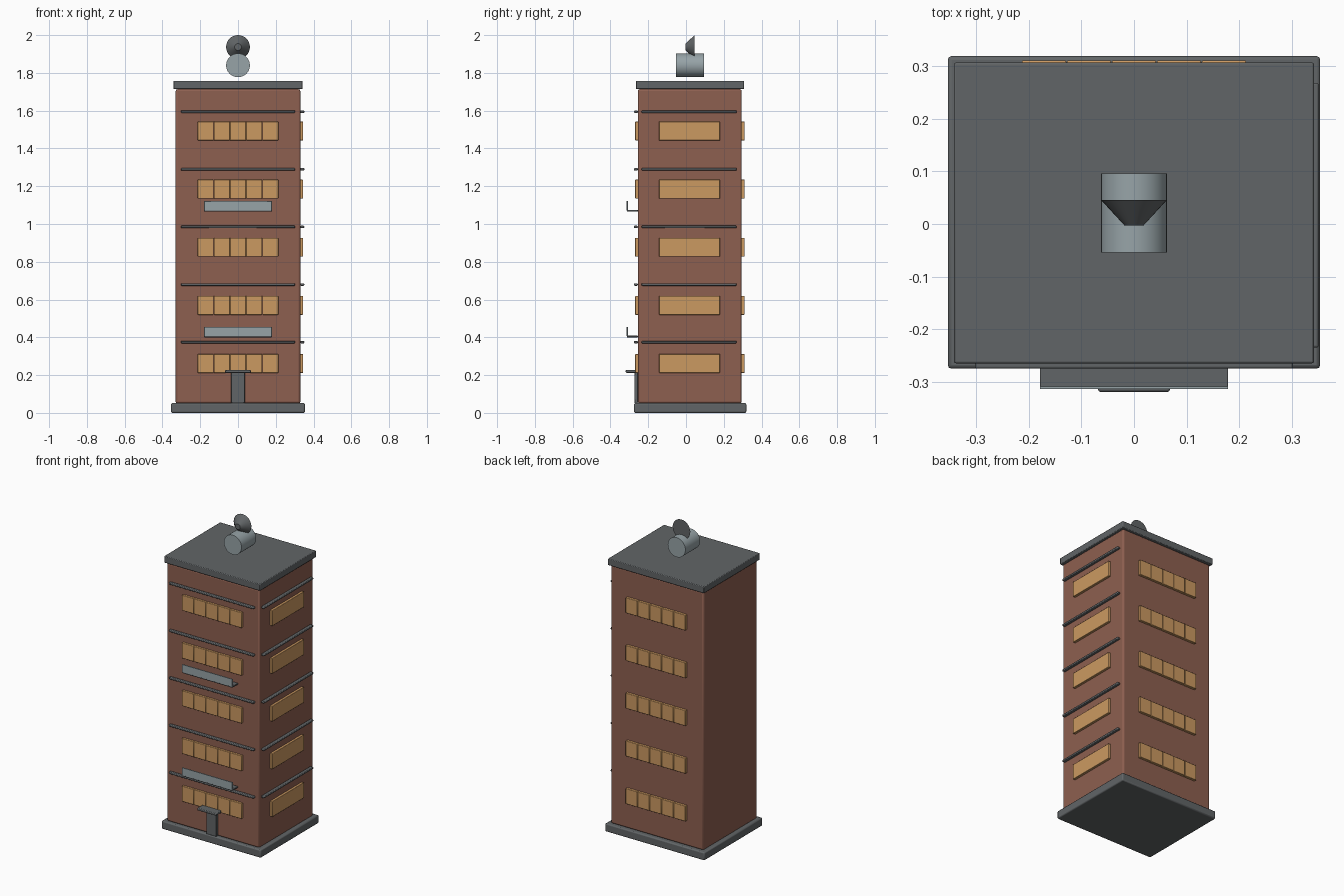
import bpy
from math import radians

cube = bpy.data.objects.get("Cube")
if cube:
    bpy.data.objects.remove(cube, do_unlink=True)


def material(name, rgb):
    m = bpy.data.materials.new(name)
    m.use_nodes = True
    m.diffuse_color = (*rgb, 1)
    m.node_tree.nodes["Principled BSDF"].inputs["Base Color"].default_value = (*rgb, 1)
    return m


BRICK = material("brick", (0.27, 0.115, 0.08))
DARK = material("dark_grey", (0.12, 0.13, 0.135))
LIGHT = material("light_grey", (0.31, 0.37, 0.39))
AMBER = material("amber_window", (0.60, 0.32, 0.12))


def finish(ob, name, mat):
    ob.name = name
    ob.data.materials.append(mat)
    bpy.ops.object.shade_smooth_by_angle(angle=radians(30))
    return ob


def box(name, mat, x, y, z, bevel=0.0):
    """Box given by its (min, max) range on each axis."""
    bpy.ops.mesh.primitive_cube_add(size=1, location=[(a + b) / 2 for a, b in (x, y, z)])
    ob = bpy.context.object
    ob.scale = [b - a for a, b in (x, y, z)]
    bpy.ops.object.transform_apply(location=False, rotation=False, scale=True)
    if bevel:
        mod = ob.modifiers.new("edge_bevel", 'BEVEL')
        mod.width = bevel
        mod.segments = 2
    return finish(ob, name, mat)


def round_along_y(name, mat, r_front, r_back, y, z):
    """Cylinder or cone lying along the y axis."""
    bpy.ops.mesh.primitive_cone_add(vertices=32, radius1=r_back, radius2=r_front,
                                    depth=y[1] - y[0], location=(0, sum(y) / 2, z),
                                    rotation=(radians(90), 0, 0))
    return finish(bpy.context.object, name, mat)


# Main block, plinth and roof
FRONT, BACK, SIDE = -0.255, 0.295, 0.33
box("plinth", DARK, (-0.354, 0.354), (-0.275, 0.319), (0, 0.052), 0.007)
box("brick_walls", BRICK, (-SIDE, SIDE), (FRONT, BACK), (0.05, 1.714), 0.01)
box("roof_slab", DARK, (-0.342, 0.342), (-0.265, 0.307), (1.714, 1.757), 0.004)

# Windows and ledges on each floor
PANE = 0.0855
for floor in range(5):
    base = 0.212 + floor * 0.3075
    z = (base, base + 0.1)
    for i in range(5):
        x0 = (i - 2.5) * PANE
        x = (x0 + 0.0005, x0 + PANE - 0.0005)
        box(f"front_window_{floor}_{i}", AMBER, x, (FRONT - 0.014, FRONT + 0.003), z, 0.003)
        box(f"back_window_{floor}_{i}", AMBER, x, (BACK - 0.003, BACK + 0.016), z, 0.003)
    box(f"side_window_{floor}", AMBER, (SIDE - 0.003, SIDE + 0.015), (-0.143, 0.18), z, 0.003)

    h = 0.368 + floor * 0.305
    box(f"front_ledge_{floor}", DARK, (-0.302, 0.302), (FRONT - 0.02, FRONT), (h, h + 0.013), 0.004)
    box(f"side_ledge_{floor}", DARK, (SIDE, SIDE + 0.021), (-0.235, 0.268), (h, h + 0.013), 0.004)

# Balconies
for n, z in enumerate((0.4, 1.065)):
    box(f"balcony_floor_{n}", DARK, (-0.179, 0.179), (-0.313, FRONT), (z, z + 0.009), 0.002)
    box(f"balcony_rail_{n}", LIGHT, (-0.179, 0.179), (-0.314, -0.308), (z + 0.006, z + 0.056), 0.001)

# Entrance
box("entrance_door", DARK, (-0.036, 0.036), (-0.273, FRONT), (0.052, 0.213), 0.003)
box("entrance_canopy", DARK, (-0.068, 0.068), (-0.319, -0.262), (0.212, 0.228), 0.004)

# Rooftop tank and dish
round_along_y("water_tank", LIGHT, 0.063, 0.063, (-0.054, 0.096), 1.84)
round_along_y("dish", DARK, 0.018, 0.063, (-0.003, 0.046), 1.937)
